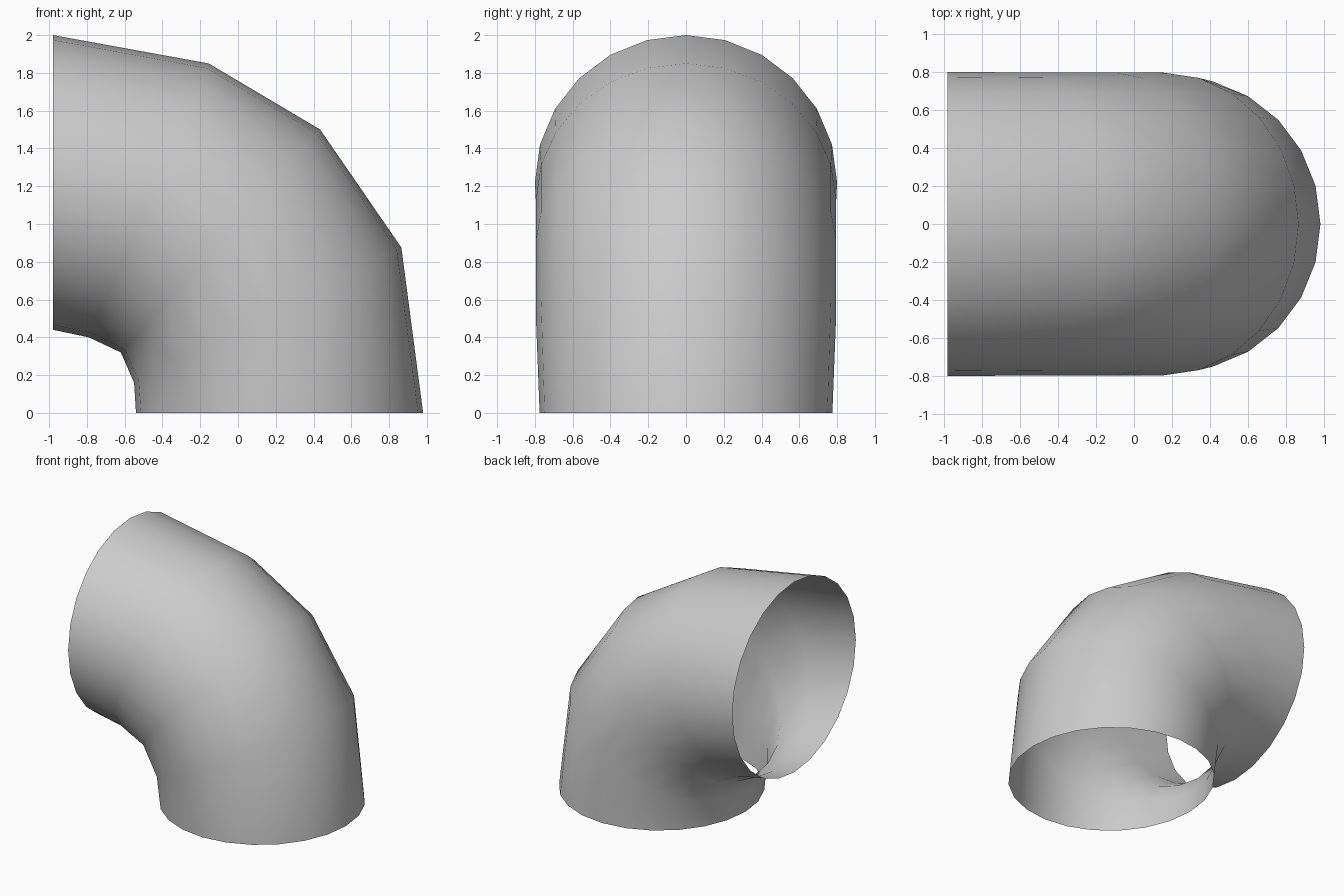
import bpy, bmesh, math
from mathutils import Vector

if "Cube" in bpy.data.objects:
    bpy.data.objects.remove(bpy.data.objects["Cube"])

SIDES = 24
# Each ring: outer (x, z), inner (x, z), half width in y
RINGS = [
    ((0.98, 0.0), (-0.54, 0.0), 0.775),
    ((0.865, 0.875), (-0.55, 0.16), 0.795),
    ((0.435, 1.5), (-0.62, 0.32), 0.795),
    ((-0.155, 1.85), (-0.79, 0.40), 0.795),
    ((-0.98, 2.0), (-0.98, 0.44), 0.80),
]

# Open pipe elbow, lofted through the rings
bm = bmesh.new()
loops = []
for (ox, oz), (ix, iz), half in RINGS:
    outer, inner = Vector((ox, 0, oz)), Vector((ix, 0, iz))
    centre, arm = (outer + inner) / 2, (outer - inner) / 2
    side = Vector((0, half, 0))
    loop = []
    for k in range(SIDES):
        a = 2 * math.pi * k / SIDES
        loop.append(bm.verts.new(centre + arm * math.cos(a) + side * math.sin(a)))
    loops.append(loop)
for low, high in zip(loops, loops[1:]):
    for k in range(SIDES):
        n = (k + 1) % SIDES
        bm.faces.new((low[k], low[n], high[n], high[k])).smooth = True

mesh = bpy.data.meshes.new("pipe_elbow")
bm.to_mesh(mesh)
bm.free()
elbow = bpy.data.objects.new("pipe_elbow", mesh)
bpy.context.collection.objects.link(elbow)
